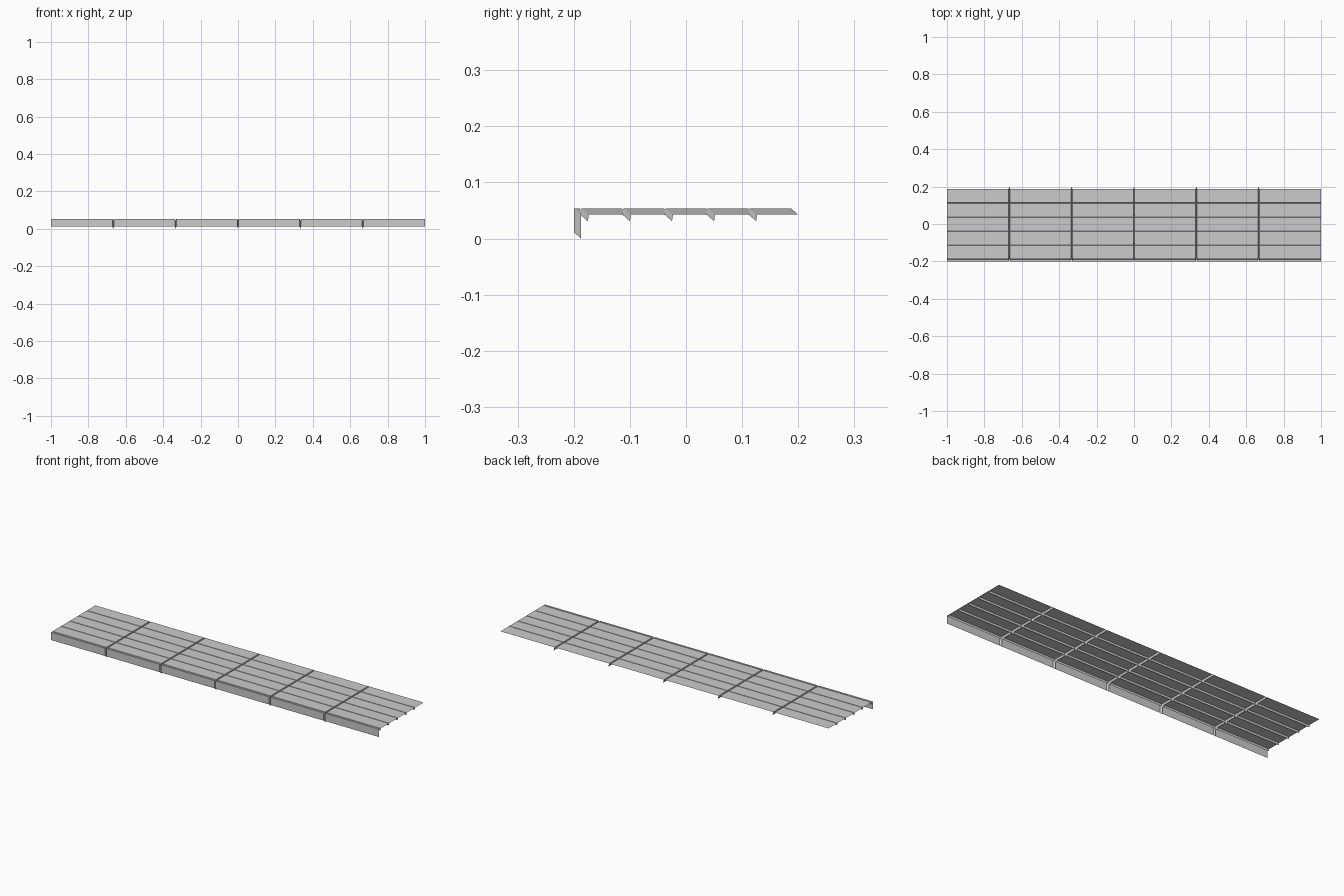
import bpy, bmesh

if "Cube" in bpy.data.objects:
    bpy.data.objects.remove(bpy.data.objects["Cube"])

TOP, LIP, DEPTH, PUSH = 0.054, 0.0115, 0.0115, 0.013
FRONT, BACK = -0.2, 0.187
GY, GX = 0.0017, 0.004            # half widths of the two groove kinds

# Cross-section (y, z): front lip, then tread with narrow lengthwise grooves
profile = [(FRONT, LIP), (FRONT, TOP)]
for i in range(5):
    y = -0.188 + 0.075 * i
    profile += [(y - GY, TOP), (y, TOP - DEPTH), (y + GY, TOP)]
profile.append((BACK, TOP))

# Stations along x: (x, inset); cross joints are pushed back and down
stations = [(-1.0, 0)]
for i in range(1, 6):
    x = -1 + i / 3
    stations += [(x - GX, 0), (x, 1), (x + GX, 0)]
stations.append((1.0, 0))

# Skin the single-sheet step cover
bm = bmesh.new()
rows = [[bm.verts.new((x, y + PUSH * s, z - DEPTH * s)) for y, z in profile]
        for x, s in stations]
for a, b in zip(rows, rows[1:]):
    for j in range(len(profile) - 1):
        bm.faces.new((a[j], b[j], b[j + 1], a[j + 1]))
mesh = bpy.data.meshes.new("tiled_step_cover")
bm.to_mesh(mesh)
bm.free()
obj = bpy.data.objects.new("tiled_step_cover", mesh)
bpy.context.collection.objects.link(obj)
